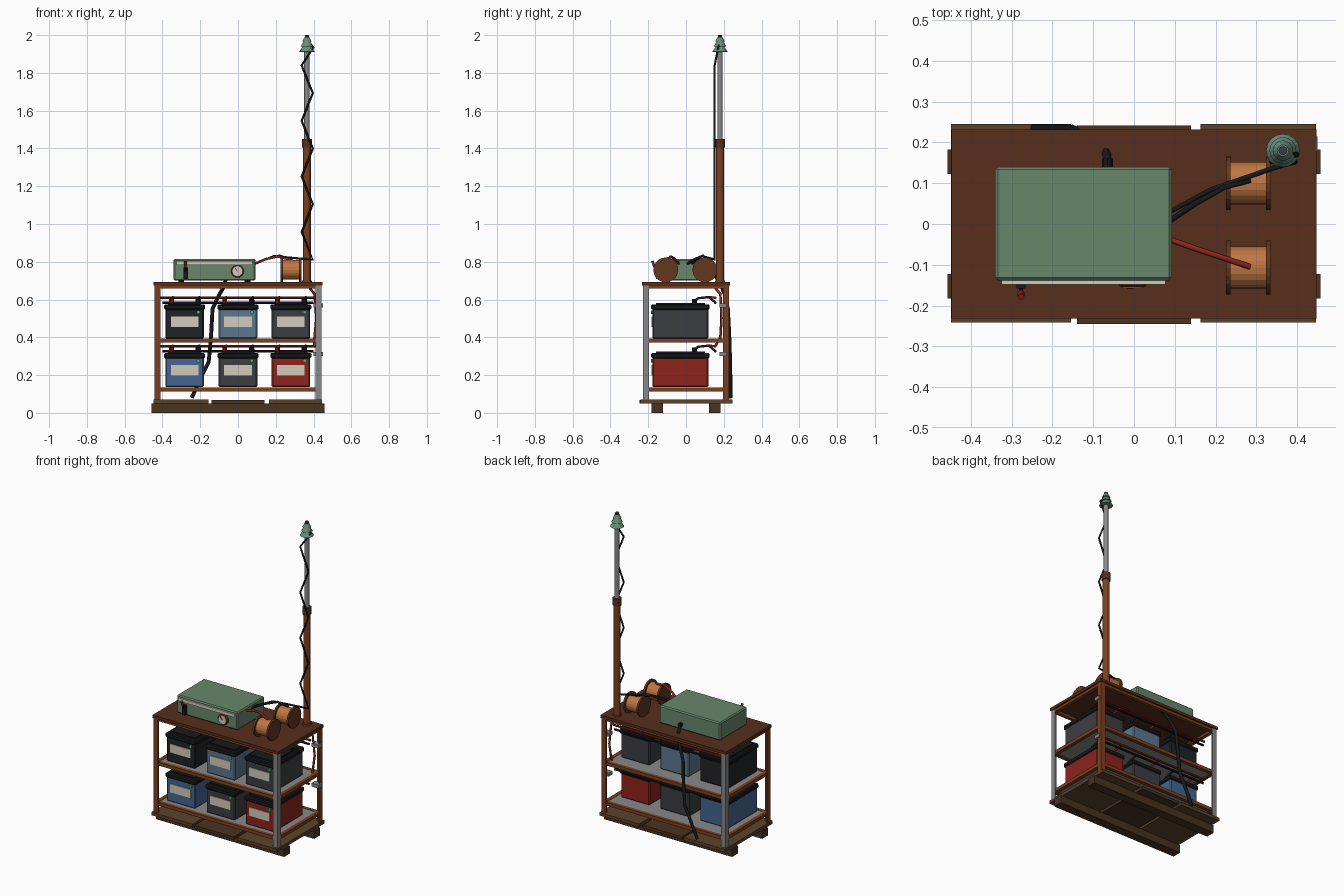
import bpy, bmesh, math
from mathutils import Vector

if "Cube" in bpy.data.objects:
    bpy.data.objects.remove(bpy.data.objects["Cube"])

def mat(name, r, g, b):
    m = bpy.data.materials.new(name)
    m.diffuse_color = tuple((c / 255) ** 2.2 for c in (r, g, b)) + (1,)
    m.use_nodes = True
    m.node_tree.nodes["Principled BSDF"].inputs["Base Color"].default_value = m.diffuse_color
    return m

RUST = mat("rust", 122, 66, 36)
DECK = mat("deck_brown", 88, 50, 34)
STEEL = mat("steel", 135, 135, 135)
WOOD = mat("wood", 92, 68, 46)
WOOD2 = mat("dark_wood", 74, 53, 37)
GREEN = mat("case_green", 104, 134, 106)
CREAM = mat("cream", 208, 202, 186)
BLACK = mat("black", 30, 31, 33)
RED = mat("red", 140, 40, 34)
COPPER = mat("copper", 190, 118, 68)
SPOOL = mat("spool_brown", 100, 58, 36)
GLASS = mat("insulator_green", 104, 140, 120)
LAMP = mat("lamp_green", 70, 190, 100)
CHARCOAL = mat("charcoal", 62, 64, 68)
COAL = mat("coal", 38, 39, 42)
BLUEGREY = mat("blue_grey", 92, 118, 142)
BLUE = mat("blue", 70, 102, 142)

def finish(name, bm, m, bevel=0):
    me = bpy.data.meshes.new(name)
    bmesh.ops.recalc_face_normals(bm, faces=bm.faces)
    bm.to_mesh(me)
    bm.free()
    ob = bpy.data.objects.new(name, me)
    bpy.context.collection.objects.link(ob)
    me.materials.append(m)
    if bevel:
        mod = ob.modifiers.new("bevel", "BEVEL")
        mod.width, mod.segments = bevel, 1
    return ob

def box(name, x, y, z, m, bevel=0):
    """Box from (min, max) pairs."""
    bm = bmesh.new()
    bmesh.ops.create_cube(bm, size=1)
    for v in bm.verts:
        v.co = Vector([(a + b) / 2 + c * (b - a) for (a, b), c in zip((x, y, z), v.co)])
    return finish(name, bm, m, bevel)

def lathe(name, profile, loc, m, axis="Z", n=16):
    """Closed solid turned from (radius, height) points."""
    bm = bmesh.new()
    rings = [[bm.verts.new((r * math.cos(math.tau * i / n), r * math.sin(math.tau * i / n), h))
              for i in range(n)] for r, h in profile]
    for a, b in zip(rings, rings[1:]):
        for i in range(n):
            bm.faces.new((a[i], a[(i + 1) % n], b[(i + 1) % n], b[i]))
    bm.faces.new(rings[0])
    bm.faces.new(rings[-1])
    ob = finish(name, bm, m)
    ob.location = loc
    ob.rotation_euler = {"Z": (0, 0, 0), "X": (0, math.pi / 2, 0), "Y": (math.pi / 2, 0, 0)}[axis]
    return ob

def rod(name, r, h, loc, m, axis="Z", n=16):
    return lathe(name, [(r, 0), (r, h)], loc, m, axis, n)

def cable(name, pts, r, m):
    cu = bpy.data.curves.new(name, "CURVE")
    cu.dimensions = "3D"
    cu.bevel_depth, cu.bevel_resolution, cu.use_fill_caps = r, 1, True
    sp = cu.splines.new("POLY")
    sp.points.add(len(pts) - 1)
    for p, co in zip(sp.points, pts):
        p.co = (*co, 1)
    ob = bpy.data.objects.new(name, cu)
    bpy.context.collection.objects.link(ob)
    cu.materials.append(m)

# Pallet: two runners and three deck boards
for s in (-1, 1):
    box("pallet_runner", (-.457, .457), sorted((s * .123, s * .183)), (0, .05), WOOD2)
box("pallet_board_left", (-.448, -.155), (-.242, .245), (.05, .07), WOOD)
box("pallet_board_middle", (-.14, .14), (-.245, .242), (.05, .068), WOOD2)
box("pallet_board_right", (.163, .446), (-.242, .245), (.05, .07), WOOD)

# Angle-iron legs
for sx in (-1, 1):
    for sy in (-1, 1):
        m = RUST if sx == sy else STEEL
        bm = bmesh.new()
        prof = [(0, 0), (.032, 0), (.032, .006), (.006, .006), (.006, .032), (0, .032)]
        f = bm.faces.new([bm.verts.new((sx * (.442 - a), sy * (.227 - b), .07)) for a, b in prof])
        ext = bmesh.ops.extrude_face_region(bm, geom=[f])["geom"]
        bmesh.ops.translate(bm, verts=[v for v in ext if isinstance(v, bmesh.types.BMVert)], vec=(0, 0, .606))
        finish("leg", bm, m)

# Shelves and top deck
for z in (.114, .372, .658):
    for s in (-1, 1):
        box("shelf_rail", (-.438, .438), sorted((s * .2, s * .222)), (z, z + .021), RUST)
        box("shelf_side_rail", sorted((s * .415, s * .438)), (-.2, .2), (z, z + .021), RUST)
    if z < .6:
        box("shelf_sheet", (-.415, .415), (-.2, .2), (z + .008, z + .019), STEEL)
box("top_deck", (-.447, .447), (-.232, .232), (.674, .692), DECK)

# Batteries with lids, labels, lamps, terminals and jumpers
rows = [(.136, (BLUE, CHARCOAL, RED)), (.393, (COAL, BLUEGREY, CHARCOAL))]
for zb, mats in rows:
    for x, m in zip((-.283, 0, .28), mats):
        box("battery_case", (x - .102, x + .102), (-.178, .118), (zb, zb + .165), m, .006)
        box("battery_lid", (x - .108, x + .108), (-.184, .124), (zb + .153, zb + .182), BLACK, .006)
        box("battery_lid_ridge", (x - .088, x + .088), (-.16, .1), (zb + .18, zb + .19), BLACK)
        box("battery_label", (x - .073, x + .073), (-.182, -.177), (zb + .063, zb + .118), CREAM)
        rod("charge_lamp", .01, .008, (x + .073, -.178, zb + .14), LAMP, "Y", 8)
        for dx, tm, zo, yb in ((-.07, RED, .217, .155), (.07, BLACK, .192, .155)):
            rod("terminal", .013, .028, (x + dx, .045, zb + .182), tm, n=10)
            cable("jumper", [(x + dx, .045, zb + .2), (x + dx + .005, .065, zb + .214),
                             (x + dx + .008, .12, zb + .22), (x + dx + .01, yb, zb + zo)], .007, tm)
    rod("positive_bus", .007, .82, (-.41, .155, zb + .217), RED, "X", 8)
    rod("negative_bus", .007, .8, (-.4, .155, zb + .19), BLACK, "X", 8)
    box("junction_clip", (.4, .45), (.178, .215), (zb + .165, zb + .187), STEEL)

# Riser cable linking the rows
cable("riser_cable", [(.38, .155, .66), (.405, .182, .63), (.415, .188, .5), (.405, .182, .4),
                      (.405, .155, .353)], .007, RED)

# Radio case
box("radio_case", (-.341, .093), (-.138, .14), (.7, .815), GREEN, .007)
for x in (-.3, .05):
    for y in (-.1, .1):
        rod("radio_foot", .015, .012, (x, y, .69), BLACK, n=8)
box("radio_trim", (-.325, .077), (-.148, -.136), (.784, .804), CREAM)
lathe("gauge_rim", [(.034, 0), (.034, .012), (.028, .017)], (-.003, -.138, .75), SPOOL, "Y", 16)
rod("gauge_face", .028, .019, (-.003, -.138, .75), CREAM, "Y", 16)
g = box("gauge_needle", (-.002, .002), (-.002, 0), (0, .022), RED)
g.location = (-.003, -.157, .75)
g.rotation_euler = (0, -.6, 0)
box("switch_base", (-.288, -.266), (-.158, -.137), (.708, .77), BLACK)
cable("switch_lever", [(-.277, -.15, .74), (-.277, -.175, .79)], .005, BLACK)
cable("switch_grip", [(-.277, -.168, .775), (-.277, -.178, .804)], .008, RED)
rod("cable_socket", .013, .02, (-.065, .16, .735), BLACK, "Y", 8)

# Wire spools
for y in (-.107, .1):
    for x in (.225, .323):
        rod("spool_flange", .066, .012, (x, y, .757), SPOOL, "X", 20)
    rod("spool_wire", .052, .088, (.236, y, .757), COPPER, "X", 20)

# Mast and insulator
MX, MY = .365, .18
rod("mast_foot", .026, .012, (MX, MY, .69), RUST)
rod("mast_lower", .021, .72, (MX, MY, .69), RUST)
rod("mast_collar", .027, .045, (MX, MY, 1.405), DECK)
rod("mast_upper", .0145, .49, (MX, MY, 1.44), STEEL)
lathe("mast_insulator", [(.016, 1.91), (.041, 1.912), (.022, 1.94), (.033, 1.94), (.018, 1.965),
                         (.025, 1.965), (.014, 1.988)], (MX, MY, 0), GLASS, n=16)
rod("insulator_tip", .011, .02, (MX, MY, 1.98), CHARCOAL, n=10)

# Zigzag feed cable up the mast, then down to the radio
zig = [(.375, .18, 1.96), (.4, .17, 1.935)]
for i in range(8):
    zig.append((.337 if i % 2 == 0 else .396, .152, 1.84 - .147 * i))
cable("aerial_cable", zig + [(.35, .14, .815), (.19, .085, .83), (.088, .03, .79)], .006, BLACK)
cable("spool_cable_black", [(.088, .008, .79), (.15, .05, .815), (.22, .09, .832), (.285, .108, .812)], .007, BLACK)
cable("spool_cable_red", [(.088, -.038, .79), (.15, -.06, .815), (.21, -.08, .828), (.285, -.105, .81)], .007, RED)

# Ground cable down the back
cable("ground_cable", [(-.065, .14, .735), (-.065, .158, .72), (-.07, .185, .675), (-.1, .205, .625),
                       (-.135, .222, .55), (-.142, .229, .42), (-.155, .234, .27),
                       (-.19, .235, .2), (-.245, .235, .08)], .0105, BLACK)
